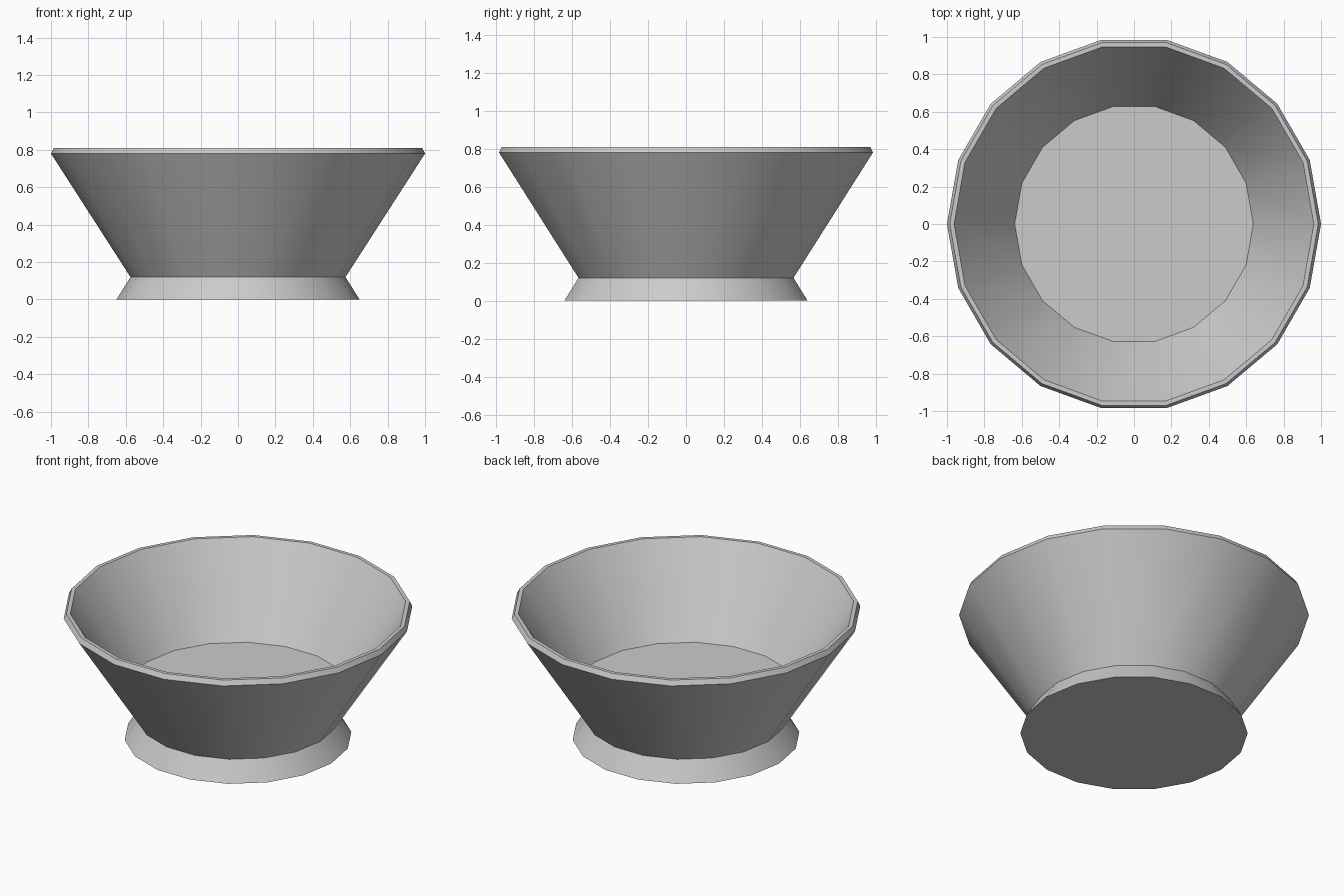
import bpy, bmesh, math

if "Cube" in bpy.data.objects:
    bpy.data.objects.remove(bpy.data.objects["Cube"])

SIDES = 18

# Cross-section (radius, height): foot, waist, outer wall, rim, inner wall, floor
PROFILE = [(0.65, 0.0), (0.575, 0.12), (1.0, 0.78), (0.985, 0.81),
           (0.962, 0.81), (0.638, 0.295)]


def lathe(name, profile, sides):
    bm = bmesh.new()
    rings = [[bm.verts.new((r * math.cos(2 * math.pi * i / sides),
                            r * math.sin(2 * math.pi * i / sides), z))
              for i in range(sides)] for r, z in profile]
    for low, high in zip(rings, rings[1:]):
        for i in range(sides):
            j = (i + 1) % sides
            bm.faces.new((low[i], low[j], high[j], high[i]))
    # flat underside and inner floor
    bm.faces.new(rings[0][::-1])
    bm.faces.new(rings[-1])
    bmesh.ops.recalc_face_normals(bm, faces=bm.faces)
    mesh = bpy.data.meshes.new(name)
    bm.to_mesh(mesh)
    bm.free()
    obj = bpy.data.objects.new(name, mesh)
    bpy.context.collection.objects.link(obj)
    return obj


# Footed bowl
bowl = lathe("bowl", PROFILE, SIDES)
bpy.context.view_layer.objects.active = bowl
bowl.select_set(True)
bpy.ops.object.shade_smooth_by_angle(angle=math.radians(30))
